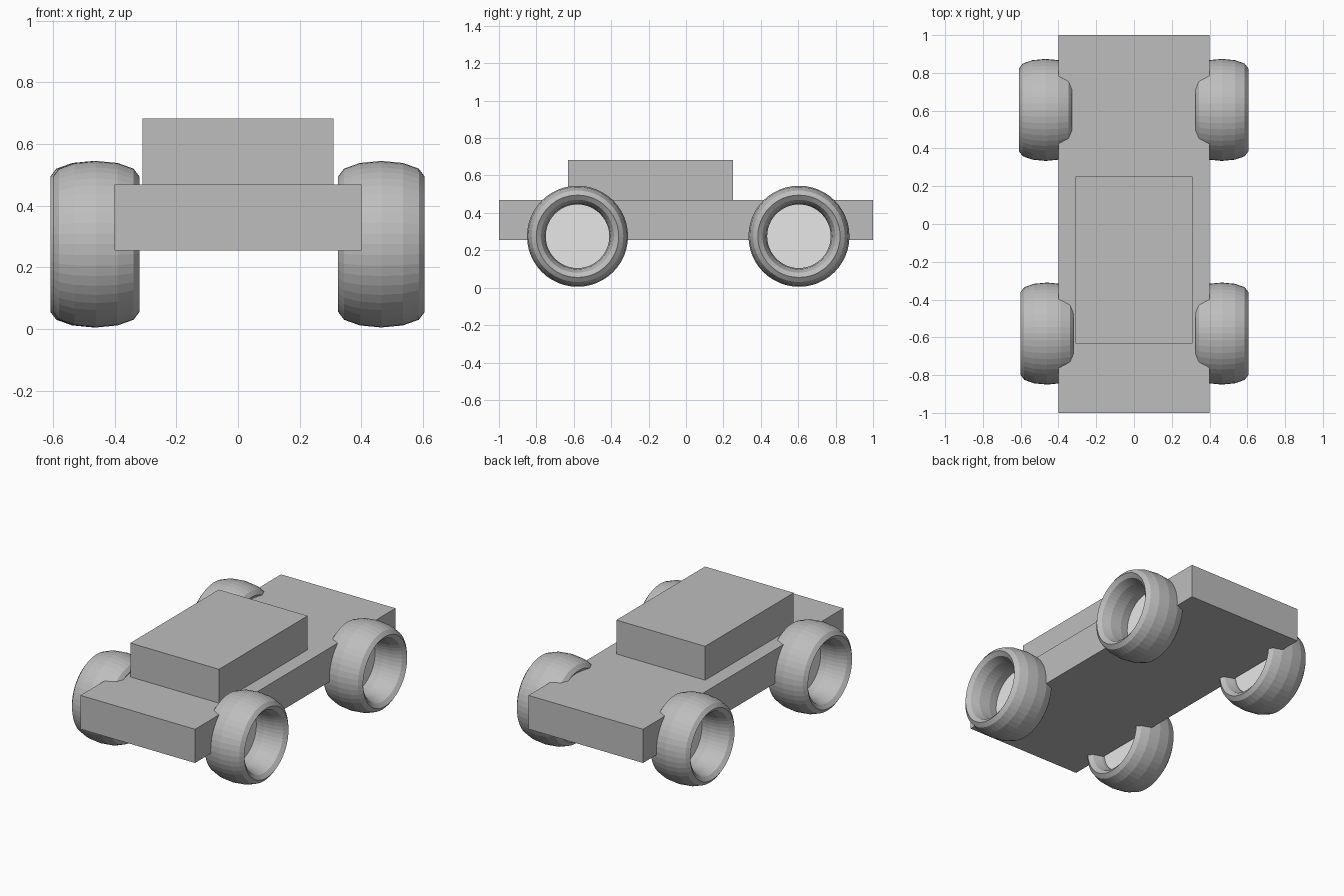
import bpy
import math

if "Cube" in bpy.data.objects:
    bpy.data.objects.remove(bpy.data.objects["Cube"])


def material(name, value):
    m = bpy.data.materials.new(name)
    m.diffuse_color = (value, value, value, 1)
    m.use_nodes = True
    m.node_tree.nodes["Principled BSDF"].inputs["Base Color"].default_value = m.diffuse_color
    return m


GREY = material("mid grey", 0.515)
WHITE = material("white", 1.0)


def finish(name, mat):
    ob = bpy.context.object
    ob.name = name
    ob.data.materials.clear()
    ob.data.materials.append(mat)
    return ob


def box(name, lo, hi, mat):
    centre = [(a + b) / 2 for a, b in zip(lo, hi)]
    bpy.ops.mesh.primitive_cube_add(size=1, location=centre)
    ob = finish(name, mat)
    ob.scale = [b - a for a, b in zip(lo, hi)]
    return ob


def wheel(label, x, y, z):
    side = math.copysign(1, x)
    # wide tyre: a ring stretched along its axle
    bpy.ops.mesh.primitive_torus_add(
        major_segments=48, minor_segments=12, major_radius=0.22,
        minor_radius=0.05, location=(x, y, z), rotation=(0, math.pi / 2, 0))
    tyre = finish(label + "_tyre", GREY)
    tyre.scale = (1, 1, 2.8)
    # thin hub plate just outside the body side
    bpy.ops.mesh.primitive_cylinder_add(
        vertices=48, radius=0.172, depth=0.008,
        location=(side * 0.41, y, z), rotation=(0, math.pi / 2, 0))
    finish(label + "_hub", WHITE)


# body and cabin
box("body", (-0.4, -1.0, 0.255), (0.4, 1.0, 0.468), GREY)
box("cabin", (-0.31, -0.632, 0.468), (0.31, 0.252, 0.682), GREY)

# four wheels
wheel("front_right", 0.465, -0.58, 0.275)
wheel("front_left", -0.46, -0.58, 0.275)
wheel("rear_right", 0.465, 0.604, 0.275)
wheel("rear_left", -0.468, 0.604, 0.275)
